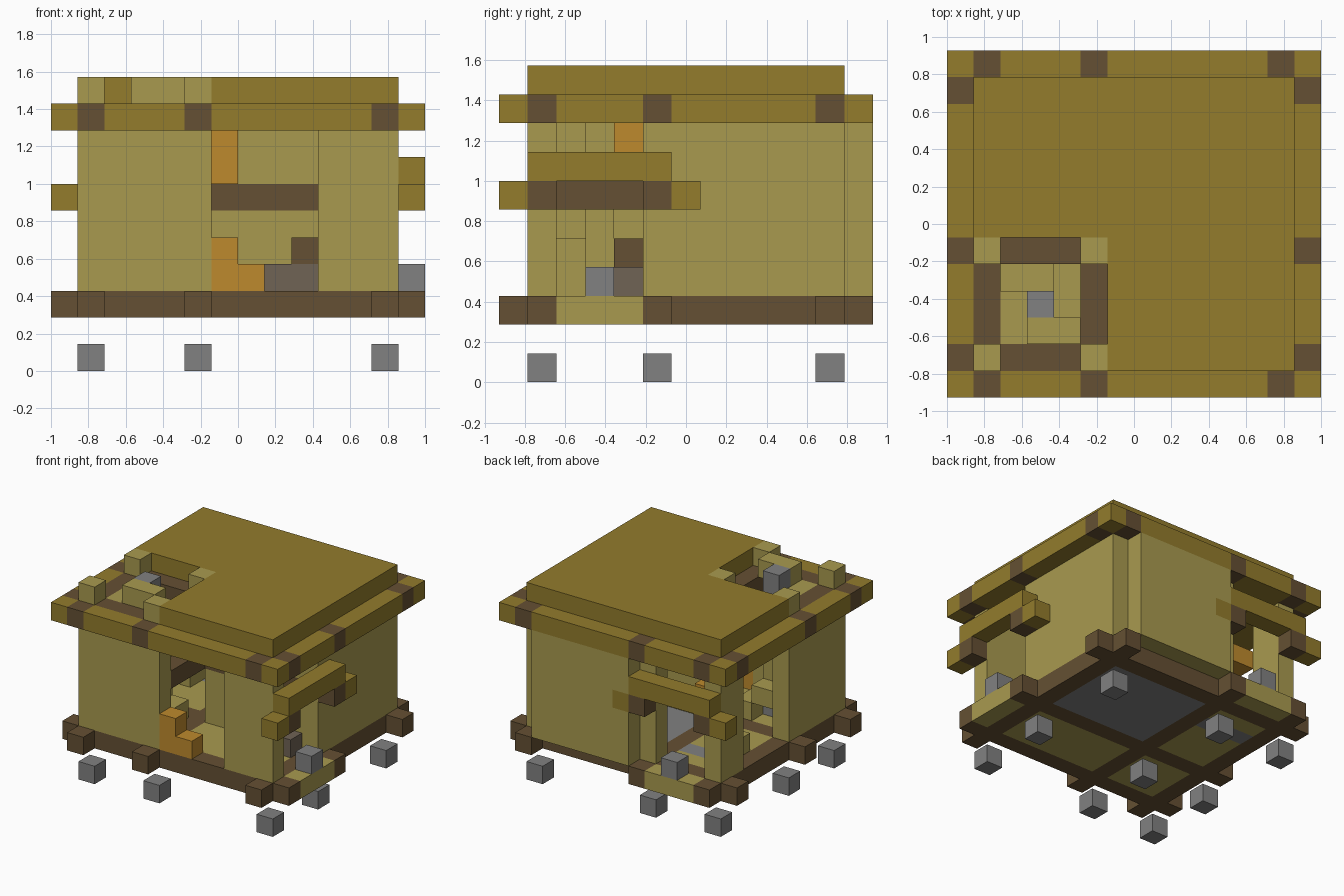
import bpy, bmesh
from mathutils import Matrix

old = bpy.data.objects.get("Cube")
if old:
    bpy.data.objects.remove(old, do_unlink=True)

U = 1 / 7  # size of one block


def material(name, r, g, b):
    lin = [((c / 255 + 0.055) / 1.055) ** 2.4 for c in (r, g, b)] + [1]
    m = bpy.data.materials.new(name)
    m.diffuse_color = lin
    m.use_nodes = True
    node = m.node_tree.nodes["Principled BSDF"]
    node.inputs["Base Color"].default_value = lin
    node.inputs["Roughness"].default_value = 0.9
    return m


STRAW = material("straw", 169, 154, 79)
GOLD = material("dark_thatch", 147, 124, 44)
WOOD = material("brown_wood", 101, 80, 51)
STONE = material("grey_stone", 129, 129, 129)
ORANGE = material("orange_cloth", 190, 138, 45)
TAUPE = material("taupe_cloth", 112, 99, 85)


def part(name, *boxes, default=STRAW, colours=None):
    """Mesh of boxes given as inclusive block ranges (x0, x1, y0, y1, z0, z1)."""
    bm = bmesh.new()
    mats = [default]
    for i, (x0, x1, y0, y1, z0, z1) in enumerate(boxes):
        size = [(x1 - x0 + 1) * U, (y1 - y0 + 1) * U, (z1 - z0 + 1) * U]
        mid = [(x0 + x1 - 13) * U / 2, (y0 + y1 - 12) * U / 2, (z0 + z1 + 1) * U / 2]
        res = bmesh.ops.create_cube(bm, matrix=Matrix.Translation(mid) @ Matrix.Diagonal(size + [1]))
        m = colours[i] if colours else default
        if m not in mats:
            mats.append(m)
        for f in {f for v in res["verts"] for f in v.link_faces}:
            f.material_index = mats.index(m)
    me = bpy.data.meshes.new(name)
    bm.to_mesh(me)
    bm.free()
    for m in mats:
        me.materials.append(m)
    ob = bpy.data.objects.new(name, me)
    bpy.context.collection.objects.link(ob)
    return ob


BX, BY = (1, 5, 12), (1, 5, 11)  # beam lines

# Stone feet and the crossed floor beams
part("feet", *[(x, x, y, y, 0, 0) for x in BX for y in BY], default=STONE)
part("floor_beams_long", *[(0, 13, y, y, 2, 2) for y in BY], default=WOOD)
part("floor_beams_cross", *[(x, x, a, b, 2, 2) for x in BX
                            for a, b in ((0, 0), (2, 4), (6, 10), (12, 12))], default=WOOD)

# Floor panels and door steps
part("floor_front", (2, 4, 2, 4, 2, 2), (6, 11, 2, 4, 2, 2))
part("floor_back", (2, 4, 6, 8, 2, 2), (2, 4, 10, 10, 2, 2))
part("stone_floor", (6, 11, 6, 10, 2, 2), (2, 4, 9, 9, 2, 2), default=STONE)
part("door_steps", (13, 13, 2, 4, 2, 2), (2, 4, 12, 12, 2, 2))
part("door_stones", (13, 13, 3, 3, 3, 3), (3, 3, 12, 12, 3, 3), default=STONE)

# Outer walls with openings
part("front_wall", (1, 5, 1, 1, 3, 8), (10, 12, 1, 1, 3, 8))
part("left_wall", (12, 12, 5, 11, 3, 8))
part("back_wall", (6, 11, 12, 12, 3, 5), (7, 11, 12, 12, 6, 6), (6, 11, 12, 12, 7, 8))
part("back_door_posts", (1, 1, 11, 11, 3, 8), (5, 5, 11, 11, 3, 8))
part("right_wall", (1, 1, 2, 5, 3, 8), (1, 1, 10, 10, 3, 8))

# Inner wall and upper beams
part("inner_wall", (6, 11, 5, 5, 3, 5), (6, 11, 5, 5, 7, 8))
part("inner_beams", (5, 5, 2, 5, 6, 6), (6, 11, 5, 5, 6, 6), default=WOOD)

# Awnings over the two doors
part("left_awning", (13, 13, 1, 5, 7, 7), (13, 13, 0, 0, 6, 6), (13, 13, 6, 6, 6, 6), default=GOLD)
part("left_brackets", (13, 13, 1, 1, 6, 6), (13, 13, 5, 5, 6, 6), default=WOOD)
part("back_awning", (1, 5, 12, 12, 7, 7), (0, 0, 12, 12, 6, 6), (6, 6, 12, 12, 6, 6), default=GOLD)
part("back_brackets", (1, 1, 12, 12, 6, 6), (5, 5, 12, 12, 6, 6), default=WOOD)

# Spiral stair around a core, one flight per level
flights = [(4, 4, 3, 4), (2, 3, 4, 4), (2, 2, 2, 3), (3, 4, 2, 2)]
part("spiral_stair", *[flights[(z - 3) % 4] + (z, z) for z in range(3, 11)])
part("stair_core", (3, 3, 3, 3, 4, 8))
part("stair_core_ends", (3, 3, 3, 3, 3, 3), (3, 3, 3, 3, 9, 10), default=STONE)

# Furnishings
part("front_stair", (6, 6, 1, 1, 3, 4), (7, 7, 1, 1, 3, 3), default=ORANGE)
part("hanging", (6, 6, 4, 4, 7, 8), (2, 3, 9, 9, 6, 6), default=ORANGE)
part("bench", (8, 11, 4, 4, 3, 3), default=TAUPE)
part("bench_back", (9, 9, 4, 4, 4, 4), default=WOOD)
part("side_steps", (2, 2, 9, 9, 3, 4), (2, 2, 8, 8, 3, 3))

# Eaves: thatch rim with beam ends showing
rim = [(x, y) for y in (0, 12) for x in range(14)] + [(x, y) for x in (0, 13) for y in range(1, 12)]
part("eaves", *[(x, x, y, y, 9, 9) for x, y in rim], default=GOLD,
     colours=[WOOD if (x in BX if y in (0, 12) else y in BY) else GOLD for x, y in rim])

# Ceiling, flat roof and the stair opening frame
part("ceiling", (1, 12, 6, 11, 9, 9), (6, 12, 1, 5, 9, 9), default=GOLD)
part("roof", (1, 12, 6, 11, 10, 10), (6, 12, 1, 5, 10, 10), default=GOLD)
part("opening_frame", (1, 5, 1, 1, 9, 9), (1, 5, 5, 5, 9, 9),
     (1, 1, 2, 4, 9, 9), (5, 5, 2, 4, 9, 9), default=WOOD)
part("opening_posts", *[(x, x, y, y, 10, 10) for x in (1, 5) for y in (1, 5)])
